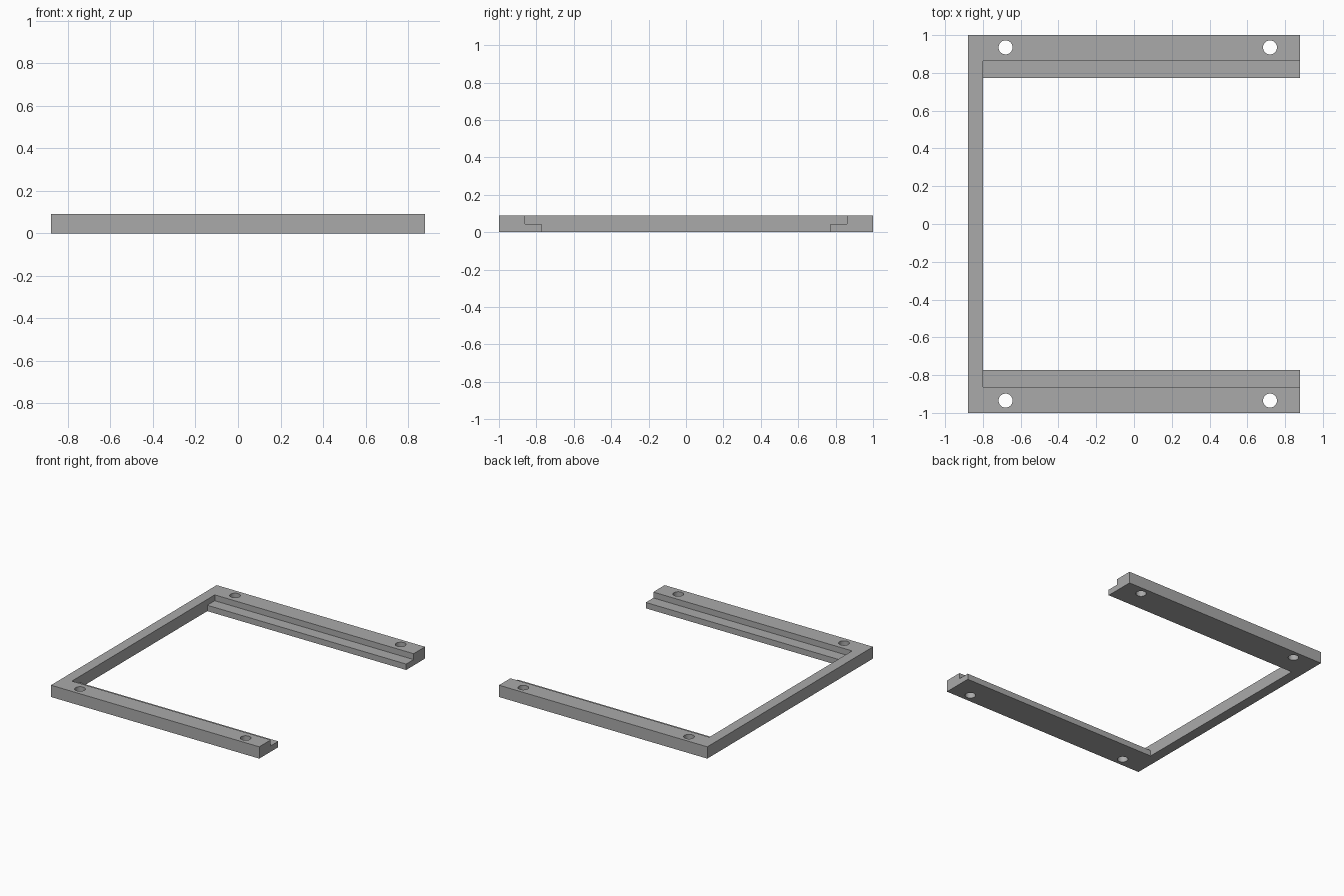
import bpy
import math

old = bpy.data.objects.get("Cube")
if old:
    bpy.data.objects.remove(old, do_unlink=True)

HALF_X, HALF_Y, HEIGHT = 0.88, 1.0, 0.09
STILE_INNER_X = -0.80          # inner face of the connecting bar
LEDGE_INNER, LEDGE_OUTER = 0.772, 0.862
LEDGE_TOP = 0.045
HOLE_X, HOLE_Y, HOLE_R = (-0.68, 0.72), 0.935, 0.037


def box(name, lo, hi):
    bpy.ops.mesh.primitive_cube_add(size=1)
    ob = bpy.context.object
    ob.name = name
    ob.scale = [b - a for a, b in zip(lo, hi)]
    ob.location = [(a + b) / 2 for a, b in zip(lo, hi)]
    bpy.ops.object.transform_apply(location=True, rotation=False, scale=True)
    return ob


def cut(target, cutter):
    cutter.hide_render = True
    mod = target.modifiers.new("cut", "BOOLEAN")
    mod.operation = "DIFFERENCE"
    mod.solver = "EXACT"
    mod.object = cutter
    bpy.context.view_layer.objects.active = target
    bpy.ops.object.modifier_apply(modifier=mod.name)
    bpy.data.objects.remove(cutter, do_unlink=True)


# Three-sided frame, open on the +x side
frame = box("rail_frame", (-HALF_X, -HALF_Y, 0), (HALF_X, HALF_Y, HEIGHT))
cut(frame, box("opening_cutter", (STILE_INNER_X, -LEDGE_INNER, -0.1),
               (HALF_X + 0.1, LEDGE_INNER, HEIGHT + 0.1)))

# Rebate that leaves a low ledge along each rail
cut(frame, box("rebate_cutter", (STILE_INNER_X, -LEDGE_OUTER, LEDGE_TOP),
               (HALF_X + 0.1, LEDGE_OUTER, HEIGHT + 0.1)))

# Screw holes through both rails
for x in HOLE_X:
    for y in (-HOLE_Y, HOLE_Y):
        bpy.ops.mesh.primitive_cylinder_add(
            vertices=48, radius=HOLE_R, depth=0.4, location=(x, y, HEIGHT / 2))
        cut(frame, bpy.context.object)

# Plain grey finish
grey = bpy.data.materials.new("grey")
grey.use_nodes = True
colour = (0.4, 0.4, 0.4, 1)
grey.diffuse_color = colour
grey.node_tree.nodes["Principled BSDF"].inputs["Base Color"].default_value = colour
frame.data.materials.clear()
frame.data.materials.append(grey)
for poly in frame.data.polygons:
    poly.material_index = 0

bpy.ops.object.select_all(action="DESELECT")
frame.select_set(True)
bpy.context.view_layer.objects.active = frame
bpy.ops.object.shade_smooth_by_angle(angle=math.radians(30))
